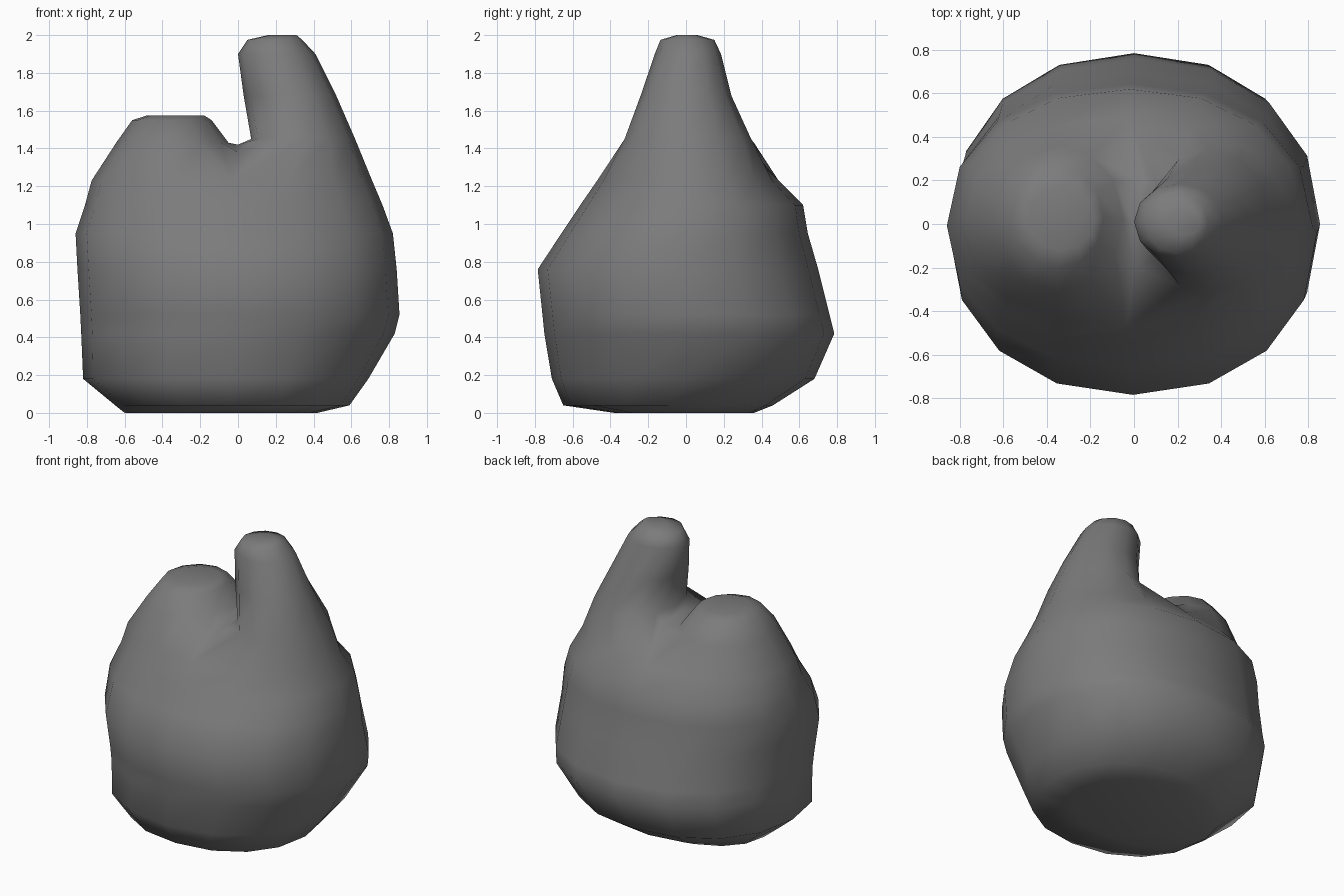
import bpy, bmesh
from math import cos, sin, tau, copysign

cube = bpy.data.objects.get("Cube")
if cube:
    bpy.data.objects.remove(cube, do_unlink=True)

grey = bpy.data.materials.new("stone grey")
grey.use_nodes = True
COLOUR = (0.2, 0.2, 0.2, 1)
grey.diffuse_color = COLOUR
grey.node_tree.nodes["Principled BSDF"].inputs["Base Color"].default_value = COLOUR

bm = bmesh.new()


def squarish(v, power):
    return copysign(abs(v) ** power, v)


def ring(size, sides, start=0, power=1.0):
    """Oval ring of vertices from (height, x low, x high, y low, y high)."""
    z, x0, x1, y0, y1 = size
    verts = []
    for i in range(sides):
        a = start + tau * i / sides
        verts.append(bm.verts.new(((x0 + x1) / 2 + squarish(cos(a), power) * (x1 - x0) / 2,
                                   (y0 + y1) / 2 + squarish(sin(a), power) * (y1 - y0) / 2, z)))
    return verts


def skin(loops):
    for low, high in zip(loops, loops[1:]):
        for i in range(len(low)):
            j = (i + 1) % len(low)
            bm.faces.new((low[i], low[j], high[j], high[i]))


# Broad boulder body
body = [ring(size, 16, power=0.92) for size in [
    (0.0, -0.6, 0.42, -0.38, 0.36),
    (0.04, -0.65, 0.59, -0.65, 0.46),
    (0.18, -0.82, 0.69, -0.71, 0.68),
    (0.42, -0.83, 0.83, -0.75, 0.785),
    (0.52, -0.835, 0.855, -0.76, 0.76),
    (0.76, -0.85, 0.84, -0.785, 0.70),
    (0.95, -0.86, 0.82, -0.66, 0.645),
    (1.1, -0.81, 0.765, -0.56, 0.62),
    (1.23, -0.775, 0.71, -0.47, 0.49),
]]
skin(body)
bm.faces.new(body[0][::-1])

# Saddle of the notch, running from back to front
rim = body[-1]
saddle = [bm.verts.new(p) for p in ((0.03, 0.2, 1.39), (0.0, 0.0, 1.42), (0.0, -0.2, 1.38))]

# Tall tapering peak grows from the left half of the rim
peak = [rim[12:] + rim[:5] + saddle]
peak += [ring(size, 12, start=-tau / 3) for size in [
    (1.45, 0.07, 0.62, -0.325, 0.345),
    (1.68, 0.03, 0.52, -0.24, 0.24),
    (1.9, 0.0, 0.41, -0.165, 0.185),
    (1.975, 0.05, 0.34, -0.135, 0.15),
    (2.0, 0.16, 0.31, -0.05, 0.06),
]]

# Low rounded hump grows from the right half
hump = [rim[4:13] + saddle[::-1]]
hump += [ring(size, 12, start=tau / 6) for size in [
    (1.43, -0.645, -0.05, -0.31, 0.36),
    (1.55, -0.56, -0.14, -0.2, 0.26),
    (1.575, -0.48, -0.18, -0.12, 0.17),
]]

for part in (peak, hump):
    skin(part)
    bm.faces.new(part[-1])

# Smooth single skin
bmesh.ops.recalc_face_normals(bm, faces=bm.faces)
for face in bm.faces:
    face.smooth = True
mesh = bpy.data.meshes.new("rock")
bm.to_mesh(mesh)
bm.free()
mesh.materials.append(grey)
rock = bpy.data.objects.new("rock", mesh)
bpy.context.collection.objects.link(rock)
